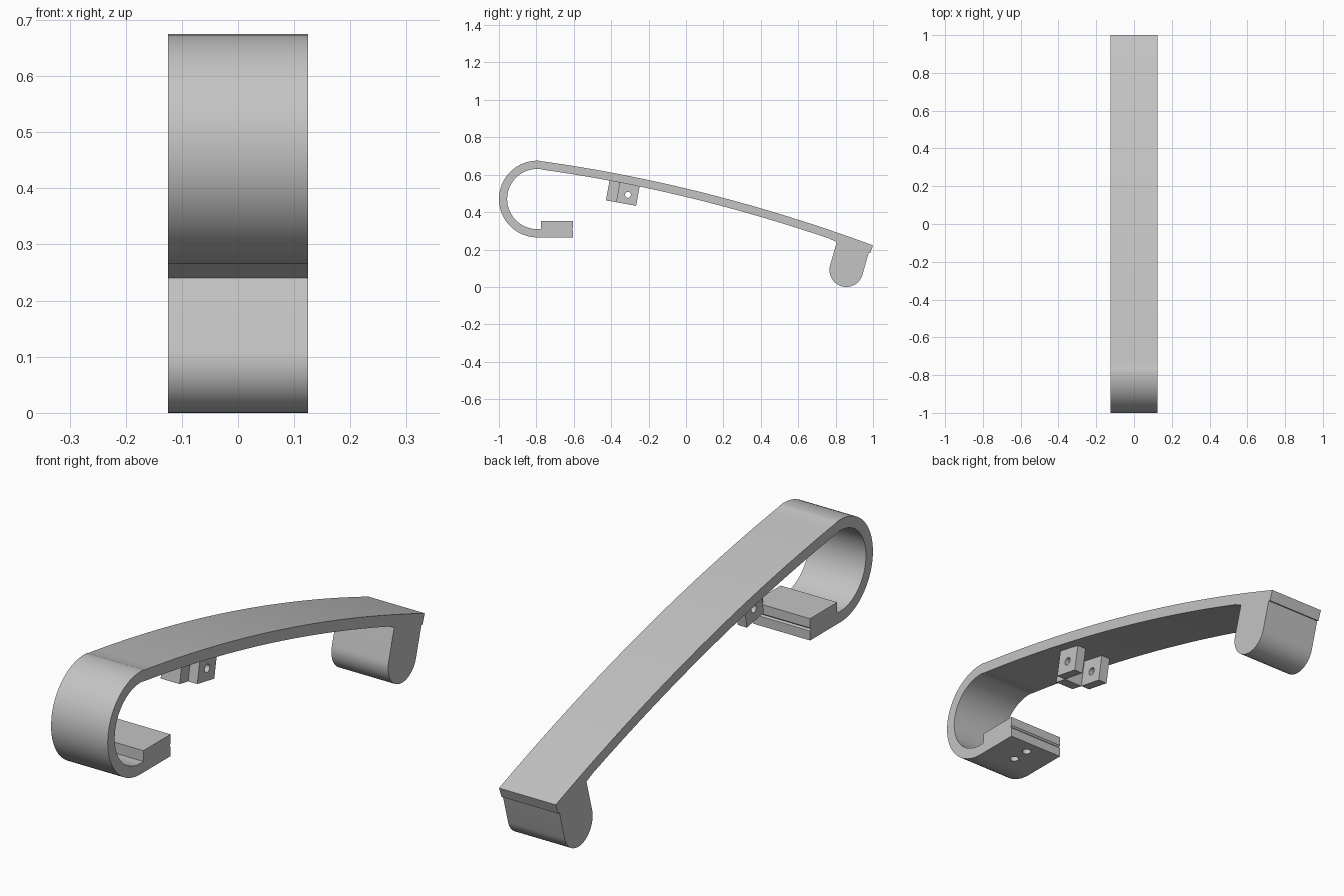
import bpy, bmesh
from math import sin, cos, pi, radians, hypot
from mathutils import Matrix

cube = bpy.data.objects.get("Cube")
if cube:
    bpy.data.objects.remove(cube)

grey = bpy.data.materials.new("plain grey")
grey.use_nodes = True
GREY = (0.55, 0.55, 0.55, 1)
grey.diffuse_color = GREY
grey.node_tree.nodes["Principled BSDF"].inputs["Base Color"].default_value = GREY

HALF = 0.125    # half width of the handle
THICK = 0.044   # thickness of the strip


def finish(name, bm):
    bmesh.ops.recalc_face_normals(bm, faces=bm.faces)
    mesh = bpy.data.meshes.new(name)
    bm.to_mesh(mesh)
    bm.free()
    mesh.materials.append(grey)
    obj = bpy.data.objects.new(name, mesh)
    bpy.context.collection.objects.link(obj)
    return obj


def extrude_profile(name, points, x0, x1):
    """Extrude a (y, z) outline from x0 to x1."""
    bm = bmesh.new()
    face = bm.faces.new([bm.verts.new((x0, y, z)) for y, z in points])
    out = bmesh.ops.extrude_face_region(bm, geom=[face])
    verts = [g for g in out["geom"] if isinstance(g, bmesh.types.BMVert)]
    bmesh.ops.translate(bm, verts=verts, vec=(x1 - x0, 0, 0))
    return finish(name, bm)


def activate(obj):
    bpy.ops.object.select_all(action='DESELECT')
    obj.select_set(True)
    bpy.context.view_layer.objects.active = obj


def drill(obj, centre, radius, length, axis):
    """Cut a round hole along the x or z axis."""
    bm = bmesh.new()
    turn = Matrix.Rotation(pi / 2, 4, 'Y') if axis == 'X' else Matrix()
    bmesh.ops.create_cone(bm, cap_ends=True, segments=32, radius1=radius,
                          radius2=radius, depth=length,
                          matrix=Matrix.Translation(centre) @ turn)
    cutter = finish("hole_cutter", bm)
    cutter.hide_render = True
    mod = obj.modifiers.new("hole", 'BOOLEAN')
    mod.object = cutter
    mod.solver = 'EXACT'
    activate(obj)
    bpy.ops.object.modifier_apply(modifier=mod.name)
    bpy.data.objects.remove(cutter)


def smooth(obj):
    activate(obj)
    bpy.ops.object.shade_smooth_by_angle(angle=radians(30))


def arc(cy, cz, r, start, end, steps):
    angles = [radians(start + (end - start) * i / steps) for i in range(steps + 1)]
    return [(cy + r * cos(a), cz + r * sin(a)) for a in angles]


# Gently arched top strip, as an upper line and its offset
def arch(t, depth):
    y = -0.768 + 1.768 * t
    s = y + 0.8
    z = 0.676 - 0.135 * s - 0.0651 * s * s
    slope = -0.135 - 0.1302 * s
    n = hypot(1, slope)
    return y + depth * slope / n, z - depth / n


STEPS = 32
upper = [arch(i / STEPS, 0) for i in range(STEPS + 1)]
lower = [p for p in (arch(i / STEPS, THICK) for i in range(STEPS + 1)) if p[0] < 0.79]

# Rounded foot, leaning with the end of the strip
LEAN = 16
foot = [arch(1, THICK), (0.977, 0.183)]
foot += arc(0.857, 0.09, 0.09, -LEAN, -180 - LEAN, 24)
foot += [(0.806, 0.24)]

# Front hook, outside and inside, ending in a thick pad with a seam notch
outer = arc(-0.795, 0.47, 0.205, 270, 84, 40)
inner = arc(-0.795, 0.47, 0.161, 84, 270, 40)
pad = [(-0.775, 0.309), (-0.775, 0.352), (-0.604, 0.352), (-0.604, 0.315),
       (-0.61, 0.309), (-0.604, 0.303), (-0.604, 0.265)]

body = extrude_profile("handle_body", outer + upper + foot + lower[::-1] + inner + pad,
                       -HALF, HALF)

# Two blind screw holes under the pad
for y in (-0.735, -0.66):
    drill(body, (0, y, 0.265), 0.017, 0.1, 'Z')
smooth(body)


# Hinge lugs, in a frame tilted with the strip
def lug_point(u, v):
    a = radians(10.3)
    return -0.428 + u * cos(a) + v * sin(a), 0.463 - u * sin(a) + v * cos(a)


def lug(name, u0, u1, x0, x1):
    corners = [(u0, 0), (u1, 0), (u1, 0.118), (u0, 0.118)]
    return extrude_profile(name, [lug_point(u, v) for u, v in corners], x0, x1)


lug("middle_lug", 0, 0.055, -0.042, 0.042)
for side, x0, x1 in (("left", 0.042, 0.082), ("right", -0.082, -0.042)):
    ear = lug(side + "_lug", 0.055, 0.164, x0, x1)
    hy, hz = lug_point(0.11, 0.05)
    drill(ear, ((x0 + x1) / 2, hy, hz), 0.016, 0.1, 'X')
    smooth(ear)
